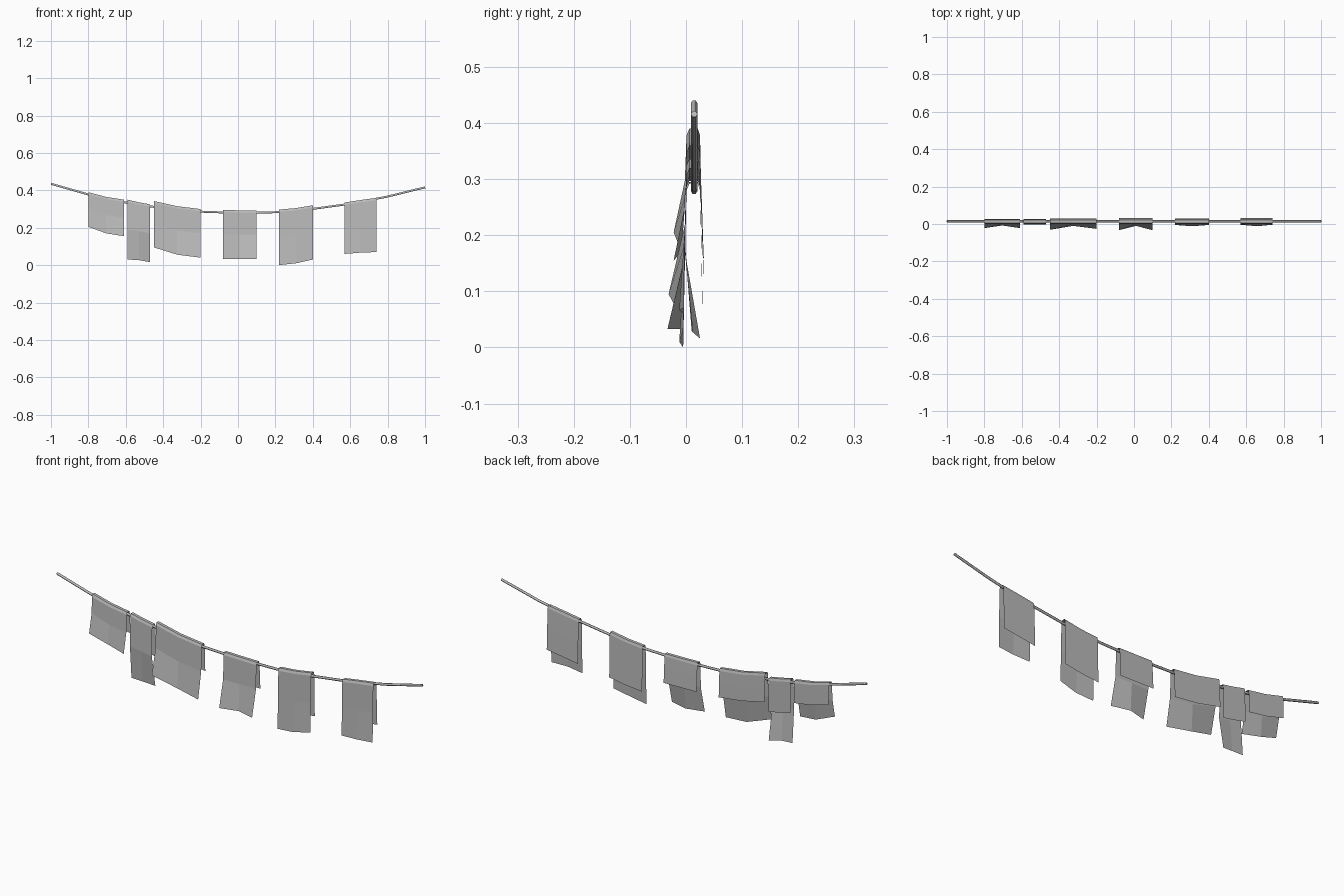
import bpy

default = bpy.data.objects.get("Cube")
if default:
    bpy.data.objects.remove(default)

grey = bpy.data.materials.new("light grey")
grey.use_nodes = True
shade = (0.5, 0.5, 0.5, 1)
grey.diffuse_color = shade
grey.node_tree.nodes["Principled BSDF"].inputs["Base Color"].default_value = shade

ROPE_Y = 0.0145


def make_rope(heights):
    """Sagging line swept along evenly spaced points."""
    curve = bpy.data.curves.new("rope", "CURVE")
    curve.dimensions = "3D"
    curve.bevel_depth = 0.006
    curve.bevel_resolution = 1
    curve.use_fill_caps = True
    spline = curve.splines.new("POLY")
    spline.points.add(len(heights) - 1)
    for i, z in enumerate(heights):
        x = -1 + 2 * i / (len(heights) - 1)
        spline.points[i].co = (x, ROPE_Y, z, 1)
    curve.materials.append(grey)
    bpy.context.collection.objects.link(bpy.data.objects.new("rope", curve))


def make_cloth(name, x0, x1, tops, bottoms, back_drop, front_y, back_y):
    """Sheet folded over the rope: a flared front flap and a shorter back flap.
    tops, bottoms and front_y hold values at the right edge, middle and left edge."""
    verts, faces = [], []
    for i in range(3):
        x = x0 + (x1 - x0) * i / 2
        top, low = tops[i], bottoms[i]
        section = [
            (front_y[i], low),
            (-0.002, (top + low) / 2),
            (0.001, top - 0.012),
            (0.006, top),
            (0.021, top),
            (0.025, top - 0.012),
            ((0.025 + back_y) / 2, top - back_drop / 2),
            (back_y, top - back_drop),
        ]
        verts += [(x, y, z) for y, z in section]
    n = len(section)
    for i in range(2):
        for j in range(n - 1):
            a = i * n + j
            faces.append((a, a + n, a + n + 1, a + 1))
    mesh = bpy.data.meshes.new(name)
    mesh.from_pydata(verts, [], faces)
    mesh.materials.append(grey)
    bpy.context.collection.objects.link(bpy.data.objects.new(name, mesh))


make_rope([0.435, 0.378, 0.335, 0.304, 0.286, 0.279, 0.283, 0.301, 0.328, 0.367, 0.416])

# Hanging cloths, from the right end to the left end
make_cloth("short_cloth", -0.80, -0.61, (0.39, 0.365, 0.35), (0.205, 0.17, 0.155),
           0.11, (-0.022, -0.008, -0.022), 0.027)
make_cloth("narrow_cloth", -0.59, -0.47, (0.35, 0.336, 0.325), (0.03, 0.027, 0.016),
           0.165, (0.01, 0.012, 0.025), 0.027)
make_cloth("wide_cloth", -0.45, -0.20, (0.343, 0.315, 0.30), (0.095, 0.056, 0.04),
           0.14, (-0.031, -0.01, -0.026), 0.03)
make_cloth("middle_cloth", -0.08, 0.10, (0.295, 0.293, 0.292), (0.033, 0.033, 0.033),
           0.14, (-0.033, -0.01, -0.033), 0.032)
make_cloth("long_cloth", 0.22, 0.40, (0.297, 0.305, 0.32), (0.0, 0.01, 0.03),
           0.222, (-0.005, -0.012, -0.005), 0.029)
make_cloth("end_cloth", 0.57, 0.74, (0.335, 0.348, 0.36), (0.06, 0.067, 0.07),
           0.215, (-0.004, -0.012, -0.004), 0.032)
